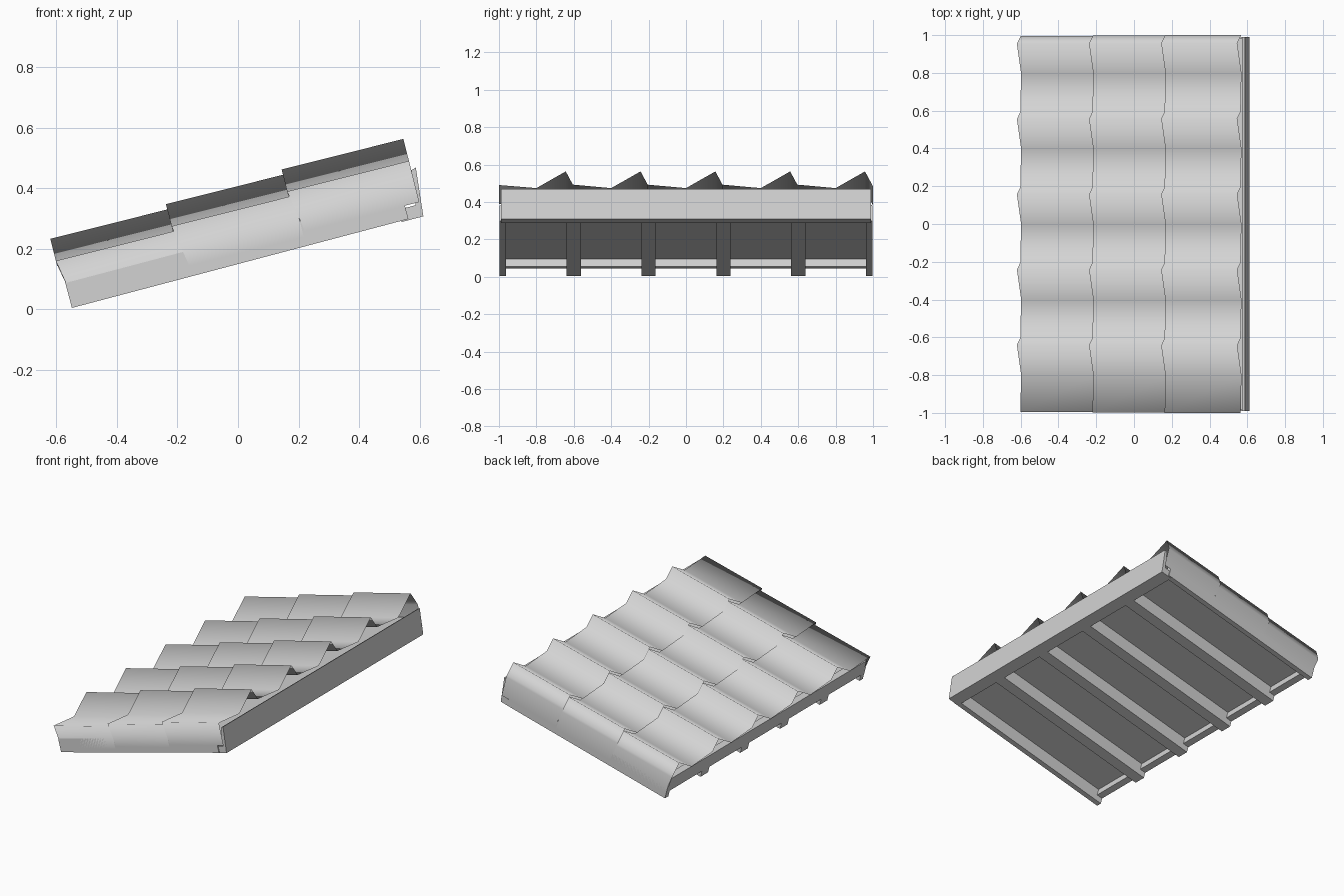
import bpy, bmesh, math

cube = bpy.data.objects.get("Cube")
if cube:
    bpy.data.objects.remove(cube, do_unlink=True)

grey = bpy.data.materials.new("light_grey")
grey.use_nodes = True
colour = (0.65, 0.65, 0.65, 1)
grey.diffuse_color = colour
grey.node_tree.nodes["Principled BSDF"].inputs["Base Color"].default_value = colour


def sloped(origin, degrees):
    """Return a function mapping (along slope, y, above slope) to the world."""
    c, s = math.cos(math.radians(degrees)), math.sin(math.radians(degrees))
    return lambda u, y, h: (origin[0] + u * c - h * s, y, origin[1] + u * s + h * c)


def finish(name, bm, smooth):
    mesh = bpy.data.meshes.new(name)
    bm.to_mesh(mesh)
    bm.free()
    mesh.materials.append(grey)
    obj = bpy.data.objects.new(name, mesh)
    bpy.context.collection.objects.link(obj)
    for poly in mesh.polygons:
        poly.use_smooth = smooth
    return obj


def prism(name, frame, outline, y0, y1, smooth=False):
    """Extrude an outline in the slope frame from y0 to y1."""
    bm = bmesh.new()
    base = bm.faces.new([bm.verts.new(frame(u, y0, h)) for u, h in outline])
    end = bmesh.ops.extrude_face_region(bm, geom=[base])["geom"]
    verts = [g for g in end if isinstance(g, bmesh.types.BMVert)]
    bmesh.ops.translate(bm, verts=verts, vec=(0, y1 - y0, 0))
    bmesh.ops.recalc_face_normals(bm, faces=bm.faces)
    return finish(name, bm, smooth)


def rect(u0, u1, h0, h1):
    return [(u0, h0), (u1, h0), (u1, h1), (u0, h1)]


# Roof deck, rafters and edge boards
deck_frame = sloped((-0.57, 0.085), 14.8)
prism("roof_deck", deck_frame, rect(0.01, 1.19, 0, 0.02), -0.985, 0.985)
prism("eave_board", deck_frame, rect(0, 0.04, -0.043, 0.05), -0.985, 0.985)
fascia = [(1.126, -0.087), (1.2, -0.087), (1.217, 0.075),
          (1.2, 0.07), (1.185, -0.045), (1.126, -0.045)]
prism("ridge_fascia", deck_frame, fascia, -0.99, 0.99)

for i in range(6):
    y = -1 + i * 0.4
    y0, y1 = max(y - 0.038, -0.996), min(y + 0.038, 0.996)
    # The inner rafters line up with the joints between tile columns
    prism(f"rafter_{i + 1}", deck_frame, rect(0, 1.15, -0.083, 0.002), y0, y1)

# Tile profile across the roof: y, height below the crest, setback at the eave
profile = [(-1, -0.215, 0.025), (-1, -0.075, 0)]
for column in range(5):
    y = -1 + column * 0.4
    profile += [(y + 0.2, -0.092, 0), (y + 0.357, 0, 0), (y + 0.395, -0.073, 0)]
profile += [(1, -0.085, 0), (1, -0.215, 0.025)]

# Three overlapping courses of tiles, each an open pressed sheet
for row in range(3):
    frame = sloped((-0.62 + 0.382 * row, 0.233 + 0.1145 * row), 14.1)
    inset = 1 - 0.002 * (2 - row)
    bm = bmesh.new()
    low = [bm.verts.new(frame(s, y * inset, h)) for y, h, s in profile]
    high = [bm.verts.new(frame(0.415, y * inset, h)) for y, h, s in profile]
    for k in range(len(profile) - 1):
        bm.faces.new((low[k], high[k], high[k + 1], low[k + 1]))
    finish(f"tile_course_{row + 1}", bm, True)
